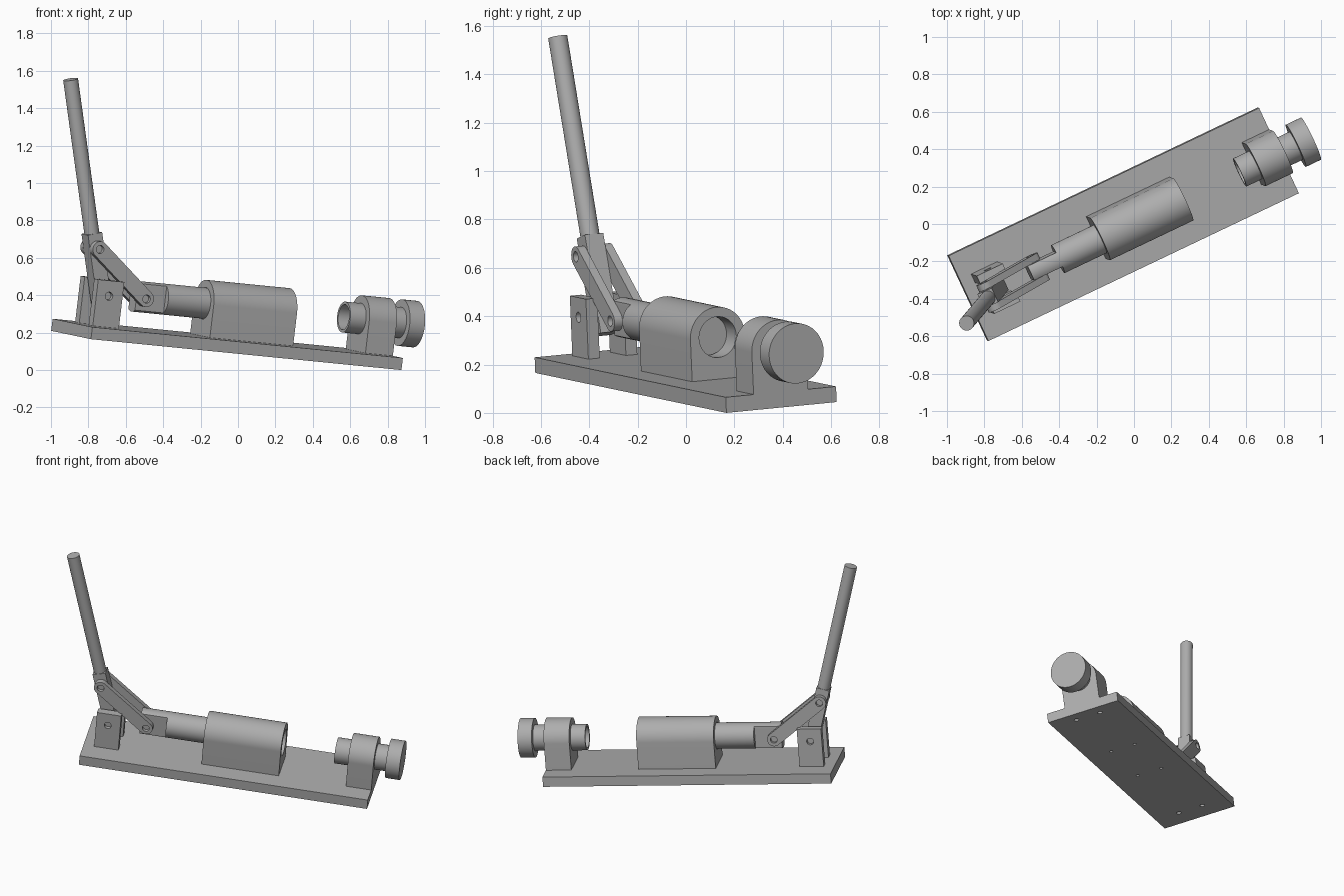
import bpy, bmesh, math
from mathutils import Matrix, Vector

if "Cube" in bpy.data.objects:
    bpy.data.objects.remove(bpy.data.objects["Cube"])

# Tilted frame of the whole clamp: length, width and height axes
ALONG = Vector((0.899, 0.428, -0.0894)).normalized()
ACROSS = Vector((-0.426, 0.901, 0.089))
ACROSS = (ACROSS - ALONG * ACROSS.dot(ALONG)).normalized()
UP = ALONG.cross(ACROSS)
FRAME = Matrix((ALONG, ACROSS, UP)).transposed().to_4x4()
FRAME.translation = (-0.0625, 0.0, 0.105)

steel = bpy.data.materials.new("steel grey")
steel.use_nodes = True
GREY = (0.42, 0.42, 0.42, 1)
steel.diffuse_color = GREY
steel.node_tree.nodes["Principled BSDF"].inputs["Base Color"].default_value = GREY

# Shared sizes
AXIS = 0.24        # height of the plunger axis
R_BODY = 0.125
R_ROD = 0.083
R_PIN = 0.022
PLATE = 0.065
TONGUE = 0.042


def shade(mesh):
    mesh.shade_smooth()
    mesh.set_sharp_from_angle(angle=math.radians(30))


def prism(name, outline, lo, hi, axis):
    """Extrude a 2D outline along local axis 'u', 'v' or 'w'."""
    place = {"u": lambda a, b, t: (t, a, b),
             "v": lambda a, b, t: (a, t, b),
             "w": lambda a, b, t: (a, b, t)}[axis]
    bm = bmesh.new()
    ends = [[bm.verts.new(place(a, b, t)) for a, b in outline] for t in (lo, hi)]
    for end in ends:
        bm.faces.new(end)
    n = len(outline)
    for i in range(n):
        j = (i + 1) % n
        bm.faces.new((ends[0][i], ends[0][j], ends[1][j], ends[1][i]))
    bmesh.ops.recalc_face_normals(bm, faces=bm.faces)
    mesh = bpy.data.meshes.new(name)
    bm.to_mesh(mesh)
    bm.free()
    mesh.materials.append(steel)
    shade(mesh)
    obj = bpy.data.objects.new(name, mesh)
    obj.matrix_world = FRAME
    bpy.context.collection.objects.link(obj)
    return obj


def arc(a, b, r, start=0, sweep=360, n=48):
    count = n if sweep == 360 else n + 1
    angles = [math.radians(start + sweep * i / n) for i in range(count)]
    return [(a + r * math.cos(t), b + r * math.sin(t)) for t in angles]


def rect(a0, a1, b0, b1):
    return [(a0, b0), (a1, b0), (a1, b1), (a0, b1)]


def cut(obj, cutters):
    """Subtract the cutters, bake the result and remove them."""
    for c in cutters:
        c.hide_render = True
        mod = obj.modifiers.new("cut", "BOOLEAN")
        mod.object, mod.operation, mod.solver = c, "DIFFERENCE", "EXACT"
    bpy.context.view_layer.update()
    graph = bpy.context.evaluated_depsgraph_get()
    mesh = bpy.data.meshes.new_from_object(obj.evaluated_get(graph))
    obj.modifiers.clear()
    obj.data = mesh
    shade(mesh)
    for c in cutters:
        bpy.data.objects.remove(c)


# Base plate with bolt holes underneath
base = prism("base_plate", rect(-0.923, 0.923, -0.2525, 0.2525), 0, PLATE, "w")
bolts = [(0.84, 0.016), (0.29, 0.011), (-0.13, 0.011), (-0.78, 0.016)]
cut(base, [prism("bolt_cutter", arc(u, side * 0.085, r, n=16), -0.02, 0.05, "w")
           for u, r in bolts for side in (-1, 1)])

# Guide body and screw stand share one arched profile
arch = [(-R_BODY, PLATE), (R_BODY, PLATE)] + arc(0, AXIS, R_BODY, 0, 180)
body = prism("guide_body", arch, -0.165, 0.33, "u")
cut(body, [prism("bore_cutter", arc(0, AXIS, R_ROD + 0.002), -0.3, 0.4, "u")])
prism("screw_stand", arch, 0.76, 0.923, "u")

# Plunger rod with a flattened tongue
prism("plunger_rod", arc(0, AXIS, R_ROD), -0.415, 0.24, "u")
flat = [(max(-TONGUE, min(TONGUE, a)), b) for a, b in arc(0, AXIS, R_ROD)]
prism("plunger_tongue", flat, -0.585, -0.415, "u")

# Adjusting screw with a hollow tip, and its knob
screw = prism("adjusting_screw", arc(0, AXIS, R_ROD), 0.666, 1.01, "u")
cut(screw, [prism("tip_cutter", arc(0, AXIS, 0.068), 0.6, 0.73, "u")])
prism("screw_knob", arc(0, AXIS, R_BODY), 1.0, 1.09, "u")

# Pivots in the length-height plane
BRACKET_PIVOT = Vector((-0.78, 0.232))
LEVER_PIVOT = Vector((-0.85, 0.475))
TONGUE_PIVOT = Vector((-0.542, 0.235))
lean = (LEVER_PIVOT - BRACKET_PIVOT).normalized()
side_dir = Vector((lean.y, -lean.x))

# Bracket cheeks and connecting links, one on each side
run = TONGUE_PIVOT - LEVER_PIVOT
tilt = math.degrees(math.atan2(run.y, run.x))
link_outline = (arc(*LEVER_PIVOT, 0.043, tilt + 90, 180, 16)
                + arc(*TONGUE_PIVOT, 0.043, tilt - 90, 180, 16))
for label, s in (("right", -1), ("left", 1)):
    cheek = prism(label + "_bracket_cheek", rect(-0.855, -0.70, PLATE, 0.315),
                  s * 0.06, s * 0.112, "v")
    cut(cheek, [prism("pin_cutter", arc(*BRACKET_PIVOT, R_PIN, n=24), s * 0.03, s * 0.15, "v")])
    link = prism(label + "_link", link_outline, s * 0.043, s * 0.08, "v")
    cut(link, [prism("pin_cutter", arc(*p, R_PIN, n=24), s * 0.02, s * 0.1, "v")
               for p in (LEVER_PIVOT, TONGUE_PIVOT)])

# Recessed pivot pins
for name, p, half in (("bracket_pin", BRACKET_PIVOT, 0.09),
                      ("lever_pin", LEVER_PIVOT, 0.06),
                      ("tongue_pin", TONGUE_PIVOT, 0.06)):
    prism(name, arc(*p, R_PIN - 0.001, n=24), -half, half, "v")

# Square lever and its round handle
corners = [BRACKET_PIVOT + lean * t + side_dir * h
           for t, h in ((-0.08, -0.042), (-0.08, 0.042), (0.335, 0.042), (0.335, -0.042))]
prism("lever_block", [tuple(c) for c in corners], -TONGUE, TONGUE, "v")
handle = prism("handle", arc(0, 0, 0.04), 0.32, 1.175, "w")
lean_frame = Matrix(((side_dir.x, 0, lean.x), (0, 1, 0), (side_dir.y, 0, lean.y))).to_4x4()
lean_frame.translation = (BRACKET_PIVOT.x, 0, BRACKET_PIVOT.y)
handle.matrix_world = FRAME @ lean_frame
